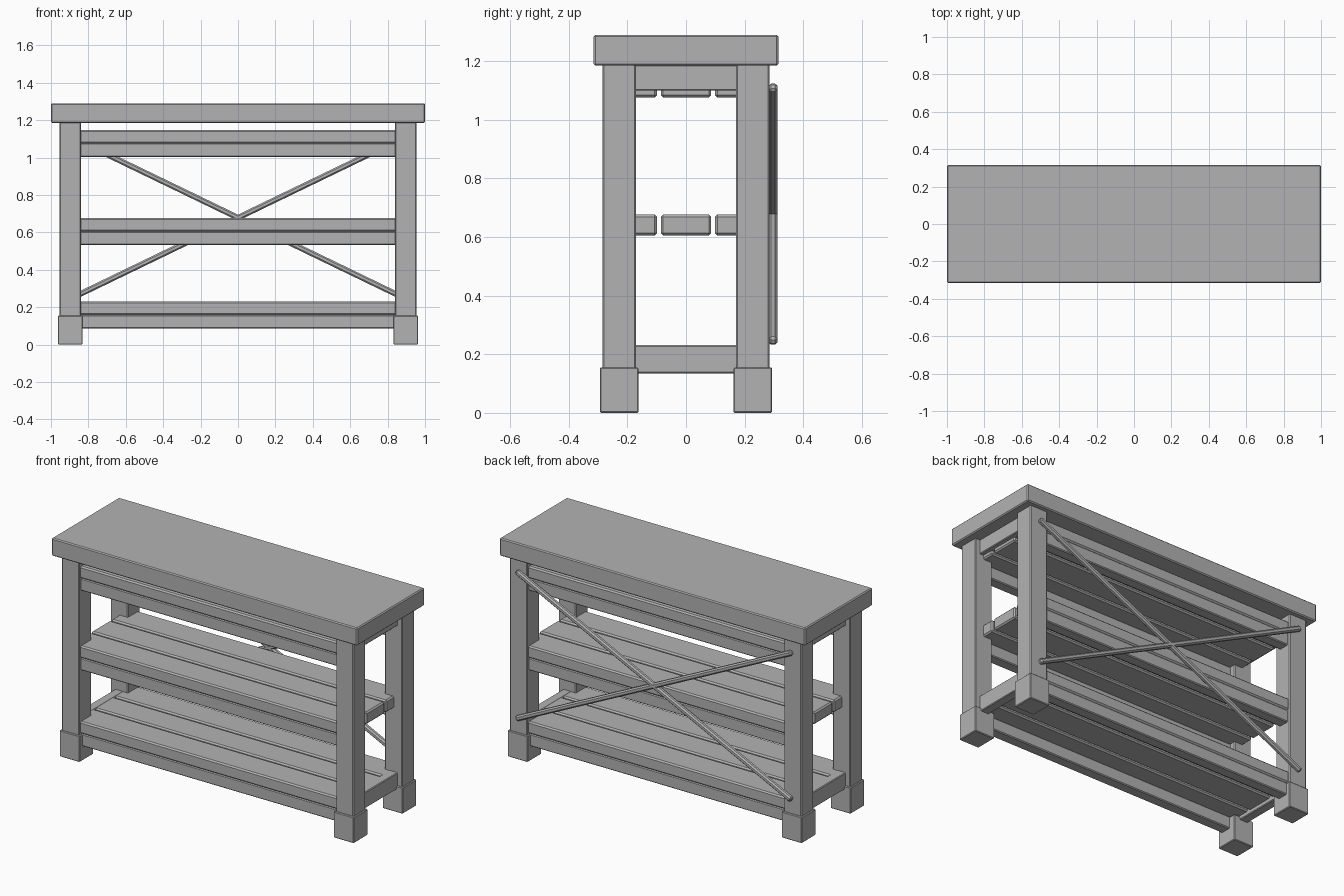
import bpy
import math

cube = bpy.data.objects.get("Cube")
if cube:
    bpy.data.objects.remove(cube, do_unlink=True)

grey = bpy.data.materials.new("plain_grey")
grey.use_nodes = True
COLOUR = (0.45, 0.45, 0.45, 1)
grey.diffuse_color = COLOUR
grey.node_tree.nodes["Principled BSDF"].inputs["Base Color"].default_value = COLOUR


def board(name, x, y, z, bevel=0.005, tilt=0.0):
    """Chamfered box given by its (min, max) range on each axis."""
    ranges = (x, y, z)
    bpy.ops.mesh.primitive_cube_add(size=1, location=[(a + b) / 2 for a, b in ranges])
    ob = bpy.context.object
    ob.name = name
    ob.scale = [b - a for a, b in ranges]
    bpy.ops.object.transform_apply(location=False, rotation=False, scale=True)
    ob.rotation_euler.y = tilt
    mod = ob.modifiers.new("edge_chamfer", "BEVEL")
    mod.width = bevel
    mod.segments = 1
    ob.data.materials.append(grey)
    return ob


def span(centre, size):
    return (centre - size / 2, centre + size / 2)


# Table top
board("table_top", (-1, 1), (-0.315, 0.315), (1.185, 1.29), 0.006)

# Legs with wider feet, and the side rails between them
LEG_X, LEG_Y = 0.897, 0.228
for side, sx in (("left", 1), ("right", -1)):
    for end, sy in (("front", -1), ("back", 1)):
        cx, cy = sx * LEG_X, sy * LEG_Y
        board(f"{end}_{side}_leg", span(cx, 0.115), span(cy, 0.115), (0.1, 1.19))
        board(f"{end}_{side}_foot", span(cx, 0.132), span(cy, 0.132), (0, 0.155), 0.004)
    for level, z in (("upper", (1.1, 1.187)), ("lower", (0.135, 0.231))):
        board(f"{level}_{side}_side_rail", span(sx * LEG_X, 0.055), (-0.2, 0.2), z, 0.004)

# Three shelves: long rails carrying three slats each
for shelf, z in (("bottom", 0.085), ("middle", 0.532), ("top", 1.003)):
    for end, sy in (("front", -1), ("back", 1)):
        board(f"{shelf}_{end}_rail", (-0.88, 0.88), span(sy * 0.235, 0.065), (z, z + 0.073))
    for place, cy in (("front", -0.185), ("centre", 0), ("back", 0.185)):
        board(f"{shelf}_{place}_slat", (-0.9, 0.9), span(cy, 0.172),
              (z + 0.073, z + 0.145), 0.008)

# Crossed braces on the back
slope = math.atan2(0.87, 1.8)
for name, tilt in (("rising_brace", -slope), ("falling_brace", slope)):
    board(name, (-1.0, 1.0), (0.282, 0.312), span(0.678, 0.03), 0.008, tilt)
